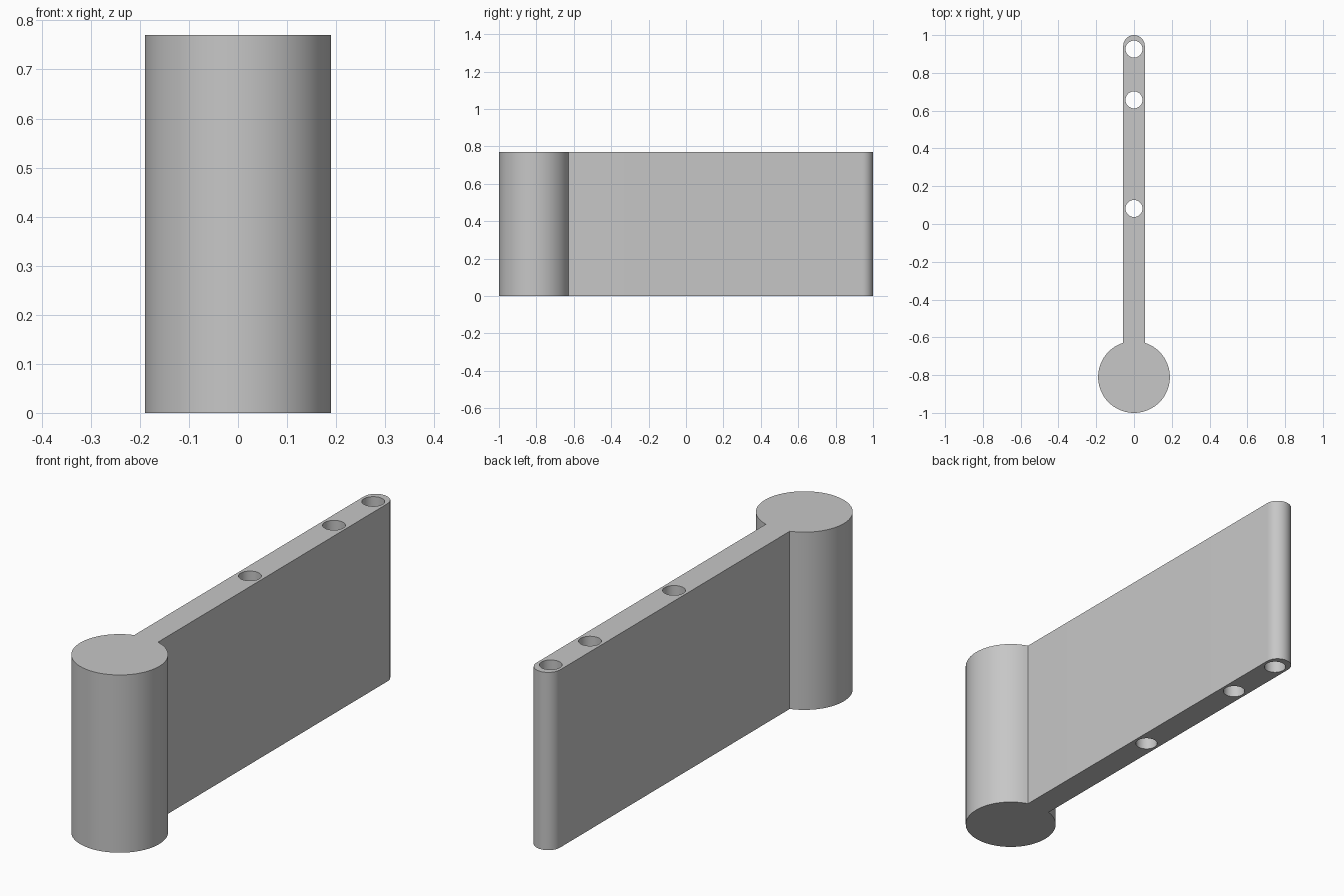
import bpy
import bmesh
from math import asin, cos, sin, pi, sqrt

if "Cube" in bpy.data.objects:
    bpy.data.objects.remove(bpy.data.objects["Cube"], do_unlink=True)

HEIGHT = 0.77
POST_R, POST_Y = 0.19, -0.81
ARM_R = 0.057
HOLE_R = 0.045
HOLES = (0.926, 0.657, 0.082)

grey = bpy.data.materials.new("plain_grey")
grey.use_nodes = True
colour = (0.57, 0.57, 0.57, 1)
grey.diffuse_color = colour
grey.node_tree.nodes["Principled BSDF"].inputs["Base Color"].default_value = colour


def arc(cy, r, start, end, steps):
    angles = [start + (end - start) * i / steps for i in range(steps + 1)]
    return [(r * cos(a), cy + r * sin(a)) for a in angles]


def prism(name, outline, z0, z1):
    bm = bmesh.new()
    base = bm.faces.new([bm.verts.new((x, y, z0)) for x, y in outline])
    top = bmesh.ops.extrude_face_region(bm, geom=[base])["geom"]
    verts = [v for v in top if isinstance(v, bmesh.types.BMVert)]
    bmesh.ops.translate(bm, verts=verts, vec=(0, 0, z1 - z0))
    bmesh.ops.recalc_face_normals(bm, faces=bm.faces)
    mesh = bpy.data.meshes.new(name)
    bm.to_mesh(mesh)
    bm.free()
    mesh.materials.append(grey)
    obj = bpy.data.objects.new(name, mesh)
    bpy.context.collection.objects.link(obj)
    return obj


# Round post and round-ended arm as one keyhole-shaped outline
gap = asin(ARM_R / POST_R)
outline = arc(POST_Y, POST_R, pi / 2 + gap, 5 * pi / 2 - gap, 64)
outline += arc(1 - ARM_R, ARM_R, 0, pi, 24)
body = prism("post_and_arm", outline, 0, HEIGHT)

# Pin holes bored through the full height of the arm
for y in HOLES:
    cutter = prism("hole_cutter", arc(y, HOLE_R, 0, 2 * pi, 40)[:-1], -0.1, HEIGHT + 0.1)
    cutter.hide_render = True
    bpy.context.view_layer.objects.active = body
    mod = body.modifiers.new("pin_hole", "BOOLEAN")
    mod.operation = "DIFFERENCE"
    mod.solver = "EXACT"
    mod.object = cutter
    bpy.ops.object.modifier_apply(modifier=mod.name)
    bpy.data.objects.remove(cutter, do_unlink=True)

# Smooth round walls, crisp rims
bpy.ops.object.select_all(action="DESELECT")
body.select_set(True)
bpy.context.view_layer.objects.active = body
bpy.ops.object.shade_smooth_by_angle(angle=pi / 6)
